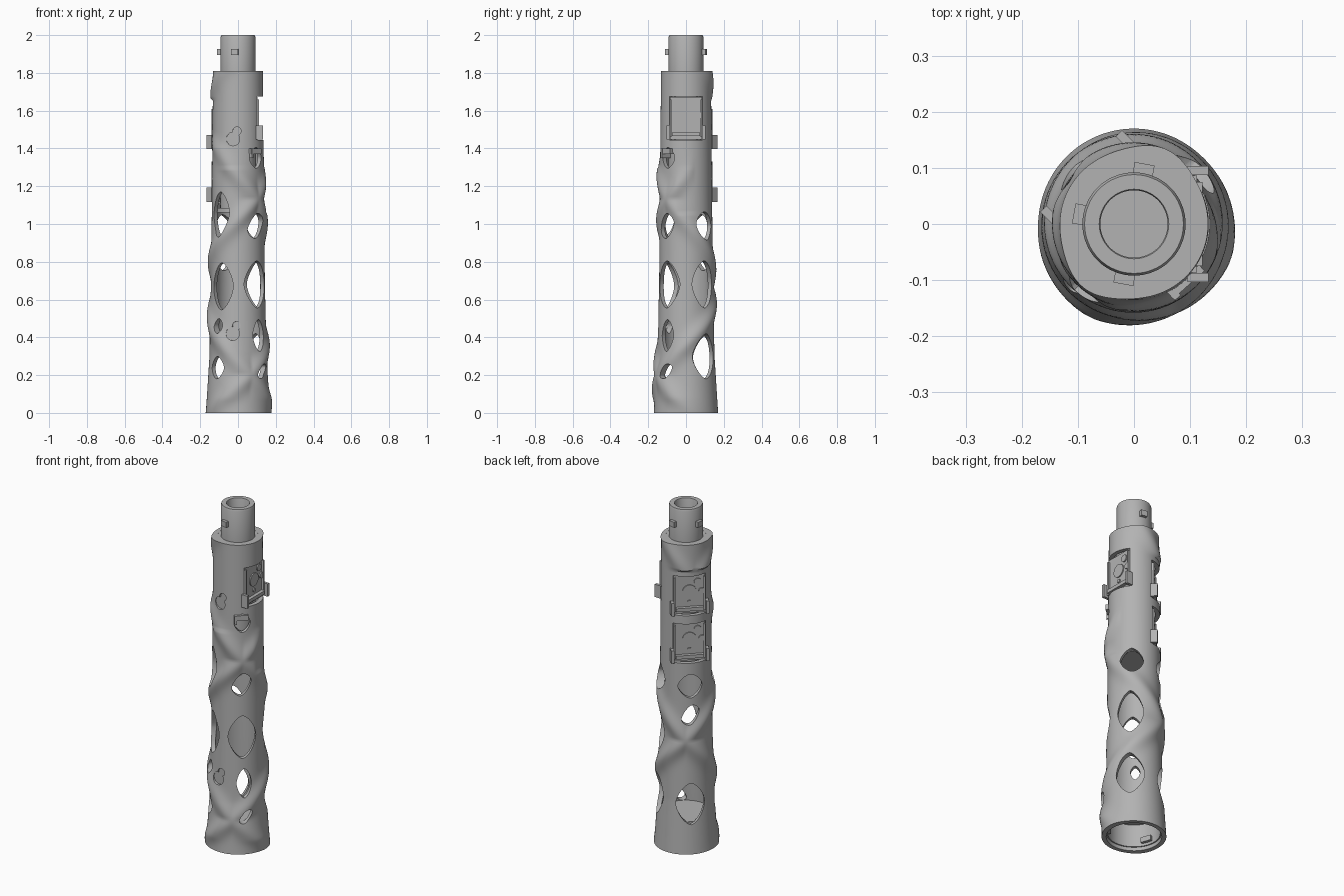
import bpy, bmesh, math
from mathutils import Matrix

if "Cube" in bpy.data.objects:
    bpy.data.objects.remove(bpy.data.objects["Cube"], do_unlink=True)

grey = bpy.data.materials.new("mid_grey")
grey.use_nodes = True
grey.diffuse_color = (0.45, 0.45, 0.45, 1)
grey.node_tree.nodes["Principled BSDF"].inputs["Base Color"].default_value = (0.45, 0.45, 0.45, 1)
SEGS = 112
TOP = 1.81


def finish(name, bm):
    bmesh.ops.recalc_face_normals(bm, faces=bm.faces)
    mesh = bpy.data.meshes.new(name)
    bm.to_mesh(mesh)
    bm.free()
    mesh.materials.append(grey)
    ob = bpy.data.objects.new(name, mesh)
    bpy.context.scene.collection.objects.link(ob)
    return ob


def smooth(ob, angle=35):
    bpy.ops.object.select_all(action='DESELECT')
    ob.select_set(True)
    bpy.context.view_layer.objects.active = ob
    bpy.ops.object.shade_smooth_by_angle(angle=math.radians(angle))


def revolve(name, rings, closed=False, segs=SEGS):
    """Skin rings of (radius function, z) around the axis."""
    bm = bmesh.new()
    rows = []
    for radius, z in rings:
        angles = [2 * math.pi * i / segs for i in range(segs)]
        rows.append([bm.verts.new((radius(a) * math.cos(a), radius(a) * math.sin(a), z)) for a in angles])
    pairs = list(zip(rows, rows[1:])) + ([(rows[-1], rows[0])] if closed else [])
    for lo, hi in pairs:
        for i in range(segs):
            j = (i + 1) % segs
            bm.faces.new((lo[i], lo[j], hi[j], hi[i]))
    if not closed:
        bm.faces.new(rows[0])
        bm.faces.new(rows[-1])
    return finish(name, bm)


def lathe(name, profile, closed=False):
    ob = revolve(name, [((lambda a, r=r: r), z) for r, z in profile], closed, 64)
    smooth(ob)
    return ob


def prism(name, pts, deg, r0, r1, z):
    """Extrude a tangent-plane outline radially from r0 to r1."""
    bm = bmesh.new()
    inner = [bm.verts.new((r0, y, h)) for y, h in pts]
    outer = [bm.verts.new((r1, y, h)) for y, h in pts]
    bm.faces.new(inner)
    bm.faces.new(outer)
    for i in range(len(pts)):
        j = (i + 1) % len(pts)
        bm.faces.new((inner[i], inner[j], outer[j], outer[i]))
    bm.transform(Matrix.Rotation(math.radians(deg), 4, 'Z') @ Matrix.Translation((0, 0, z)))
    return finish(name, bm)


def rect(w, h, y=0, z=0):
    return [(y - w / 2, z - h / 2), (y + w / 2, z - h / 2), (y + w / 2, z + h / 2), (y - w / 2, z + h / 2)]


def oval(w, h, power=2.0, skew=0.0, y=0, z=0, n=32):
    pts = []
    for i in range(n):
        c, s = math.cos(2 * math.pi * i / n), math.sin(2 * math.pi * i / n)
        u = math.copysign(abs(c) ** (2 / power), c) * w
        v = math.copysign(abs(s) ** (2 / power), s) * h
        pts.append((y + u, z + v + skew * u))
    return pts


def base_radius(z):
    stops = [(0, 0.17), (0.3, 0.151), (0.7, 0.142), (TOP, 0.132)]
    for (z0, r0), (z1, r1) in zip(stops, stops[1:]):
        if z <= z1:
            return r0 + (r1 - r0) * (z - z0) / (z1 - z0)
    return stops[-1][1]


def body_radius(z):
    # two opposed helical ridges, fading over the plain back panel area
    def radius(a):
        deg = math.degrees(a)
        bump = 0
        for turn in (408, -365):
            d = (deg - (-65 + turn * (z - 0.2)) + 180) % 360 - 180
            bump = max(bump, math.exp(-(d / 25) ** 2))
        fade = 1.0
        if 1.06 < z < 1.66:
            side = abs((deg - 90 + 180) % 360 - 180)
            fade = min(1, max(0, (side - 70) / 40))
            if z > 1.4:
                fade *= max(0, 1 - (z - 1.4) / 0.08)
        return base_radius(z) + (0.019 if z < 1.3 else 0.013) * min(1, z / 0.12 + 0.35) * bump * fade
    return radius


# Hollow ridged body
rows = 150
outer = [(body_radius(TOP * i / rows), TOP * i / rows) for i in range(rows + 1)]
inner = [((lambda a, z=z: base_radius(z) - 0.024), z) for z in (TOP, 0.7, 0.3, 0)]
body = revolve("ridged_body", outer + inner, closed=True)

# Cutters: angle, height, half angle, half height, skew
holes = [
    (-132, 1.05, 24, .12, 0), (-47, .99, 22, .065, .4), (45, .99, 26, .075, 0), (135, .98, 28, .07, 0),
    (-127, .67, 27, .125, 0), (-45, .68, 32, .125, 0), (42, .68, 29, .125, 0), (135, .81, 20, .055, .5),
    (-133, .46, 10, .04, 0), (-42, .41, 16, .085, 0), (42, .3, 30, .12, 0), (135, .29, 31, .12, 0),
    (-135, .24, 17, .06, 0), (-40, .22, 14, .035, .6), (-45, 1.35, 19, .055, 0),
]
panels = [(0, 1.56), (135, 1.51), (135, 1.23)]
cutters = []
for deg, z, half, h, skew in holes:
    w = base_radius(z) * math.sin(math.radians(half))
    cutters.append(prism("hole_cutter", oval(w, h, 1.6, skew), deg, 0.05, 0.25, z))
for deg, z in panels:
    cutters.append(prism("panel_cutter", rect(0.176, 0.23), deg, 0.08, 0.25, z))
for z, depth in ((1.45, 0.122), (0.42, 0.138)):
    for r, y, dz in ((0.036, -0.015, 0), (0.022, 0.006, 0.042)):
        cutters.append(prism("keyhole_cutter", oval(r, r, y=y, z=dz), -95, depth, 0.25, z))

group = bpy.data.collections.new("cutters")
for c in cutters:
    c.hide_render = True
    group.objects.link(c)
mod = body.modifiers.new("openings", 'BOOLEAN')
mod.operation = 'DIFFERENCE'
mod.solver = 'EXACT'
mod.operand_type = 'COLLECTION'
mod.collection = group
bpy.context.view_layer.objects.active = body
bpy.ops.object.modifier_apply(modifier=mod.name)
for c in cutters:
    bpy.data.objects.remove(c, do_unlink=True)
bpy.data.collections.remove(group)
smooth(body)

# Inner core with hollow neck on top
lathe("core_and_neck", [
    (.117, 1.06), (.117, 1.085), (.094, 1.085), (.094, 1.74), (.115, 1.74), (.115, 1.808), (.092, 1.808),
    (.092, 1.99), (.088, 2), (.062, 2), (.06, 1.995), (.06, 1.72)])
for deg in (80, 170, 260):
    prism("neck_pin", rect(0.036, 0.032), deg, 0.085, 0.109, 1.91)

# Bottom socket: floor plate, sleeve and bayonet lugs
lathe("socket_floor", [(.14, 0.15), (.14, 0.18)])
lathe("socket_sleeve", [(.15, .02), (.15, .16), (.138, .16), (.138, .02)], closed=True)
for deg in (80, 200, 320):
    prism("socket_lug", rect(0.06, 0.03), deg, 0.12, 0.142, 0.05)

# Flat hatch panels with side rails, corner clips and buttons
for deg, z in panels:
    prism("hatch_plate", rect(0.172, 0.226), deg, 0.085, 0.102, z)
    prism("hatch_sill", rect(0.15, 0.02, 0, -0.085), deg, 0.1, 0.122, z)
    prism("hatch_centre_disc", oval(0.038, 0.038, y=0, z=0.015), deg, 0.1, 0.108, z)
    for y, h, r in ((0.045, 0.07, 0.02), (0.068, 0.015, 0.017), (0, -0.048, 0.011)):
        prism("hatch_button", oval(r, r, y=y, z=h, n=20), deg, 0.1, 0.109, z)
    for s in (-1, 1):
        prism("hatch_rail", rect(0.01, 0.2, s * 0.081), deg, 0.1, 0.112, z)
        prism("corner_clip", rect(0.016, 0.075, s * 0.095, -0.075), deg, 0.095, 0.133, z)

# Small bracket in the front opening
prism("front_bracket", rect(0.075, 0.03), -48, 0.09, 0.146, 1.385)
prism("front_bracket_tab", rect(0.014, 0.05, -0.03, -0.01), -48, 0.09, 0.15, 1.385)
